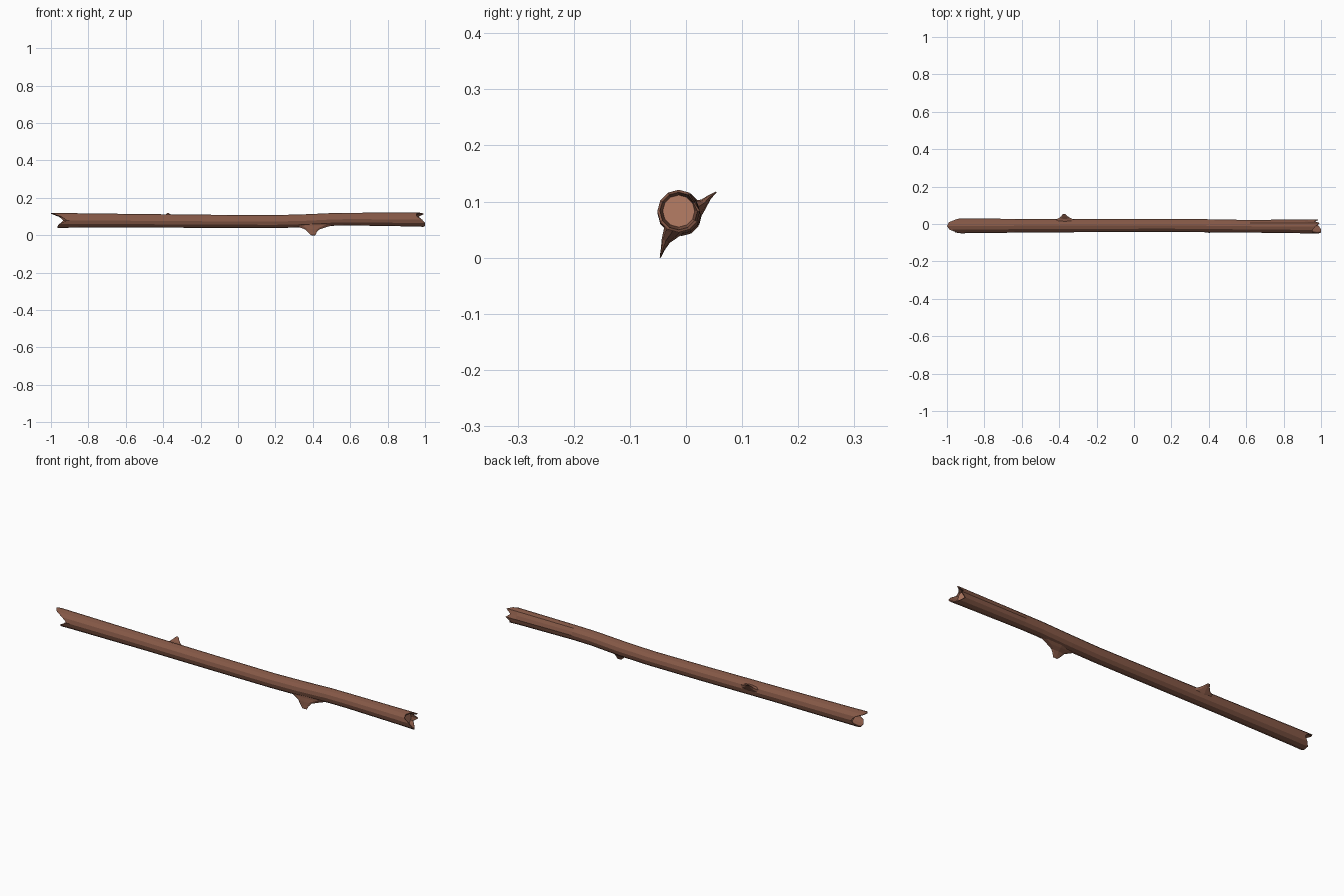
import bpy, bmesh, math
from mathutils import Vector

if "Cube" in bpy.data.objects:
    bpy.data.objects.remove(bpy.data.objects["Cube"])

def material(name, col):
    m = bpy.data.materials.new(name)
    m.diffuse_color = (*col, 1)
    m.use_nodes = True
    m.node_tree.nodes["Principled BSDF"].inputs["Base Color"].default_value = m.diffuse_color
    return m

bark = material("brown_bark", (0.235, 0.098, 0.062))
wood = material("pale_wood", (0.47, 0.205, 0.13))
N = 12

def make_object(name, bm, mats):
    bmesh.ops.recalc_face_normals(bm, faces=bm.faces)
    me = bpy.data.meshes.new(name)
    bm.to_mesh(me)
    bm.free()
    for m in mats:
        me.materials.append(m)
    ob = bpy.data.objects.new(name, me)
    bpy.context.collection.objects.link(ob)
    return ob

def bridge(bm, rings):
    for a, b in zip(rings, rings[1:]):
        n = len(a)
        for i in range(n):
            bm.faces.new((a[i], a[(i + 1) % n], b[(i + 1) % n], b[i]))

# Stick: stations (x, y, z, radius); angle 0 = +y, 90 degrees = up
stations = [(-0.90, -0.010, 0.079, 0.039), (-0.5, -0.009, 0.077, 0.036),
            (-0.1, -0.008, 0.074, 0.035), (0.2, -0.008, 0.073, 0.0345),
            (0.36, -0.009, 0.077, 0.035), (0.52, -0.011, 0.085, 0.034),
            (0.62, -0.012, 0.086, 0.034), (0.93, -0.013, 0.084, 0.037)]
# Broken rim x for every side
left_x = [-.935, -.955, -.99, -1.0, -.985, -.945, -.915, -.955, -.965, -.965, -.965, -.95]
right_x = [.985, .965, .992, .97, .955, .955, .985, 1.0, 1.0, .99, .975, .96]

def ring(bm, st, k=1.0, xs=None, crack=1.0):
    x, y, z, r = st
    out = []
    for i in range(N):
        a = 2 * math.pi * i / N
        q = r * k * (crack if i == 1 else 1)
        out.append(bm.verts.new((xs[i] if xs else x, y + q * math.cos(a), z + q * math.sin(a))))
    return out

L, R = (-1, -0.011, 0.0795, 0.040), (1, -0.013, 0.083, 0.038)
bm = bmesh.new()
rings = [ring(bm, L, 0.75, [-0.91] * N), ring(bm, L, 0.90, left_x), ring(bm, L, 1, left_x)]
rings += [ring(bm, s, crack=0.86 if s[0] > 0.9 else 1) for s in stations]
rings += [ring(bm, R, 1, right_x, 0.84), ring(bm, R, 0.88, right_x, 0.9), ring(bm, R, 0.75, [0.95] * N)]
bridge(bm, rings)
# Pale wood core at both ends
for end in (rings[0], rings[-1]):
    bm.faces.new(end).material_index = 1
make_object("stick", bm, [bark, wood])

# Twig stubs: flared, slightly curved thorns; levels = (x, y, z, half length, half width)
def stub(name, levels):
    bm = bmesh.new()
    pts = [Vector(l[:3]) for l in levels]
    axis = (pts[-1] - pts[0]).normalized()
    side = axis.cross(Vector((1, 0, 0))).normalized()
    rs = []
    for p, (_, _, _, hx, hw) in zip(pts, levels):
        rs.append([bm.verts.new(p + Vector((hx * math.cos(a), 0, 0)) + side * hw * math.sin(a))
                   for a in (2 * math.pi * i / 8 for i in range(8))])
    bridge(bm, rs)
    bm.faces.new(rs[0])
    bm.faces.new(rs[-1])
    make_object(name, bm, [bark])

stub("lower_stub", [(0.40, -0.018, 0.060, 0.13, 0.022), (0.40, -0.026, 0.044, 0.075, 0.015),
                    (0.397, -0.036, 0.030, 0.036, 0.008), (0.397, -0.041, 0.016, 0.024, 0.004),
                    (0.402, -0.046, 0.000, 0.012, 0.001)])
stub("upper_stub", [(-0.37, 0.008, 0.083, 0.085, 0.022), (-0.37, 0.021, 0.090, 0.055, 0.015),
                    (-0.37, 0.032, 0.097, 0.030, 0.008), (-0.372, 0.042, 0.108, 0.016, 0.004),
                    (-0.374, 0.054, 0.117, 0.006, 0.001)])
